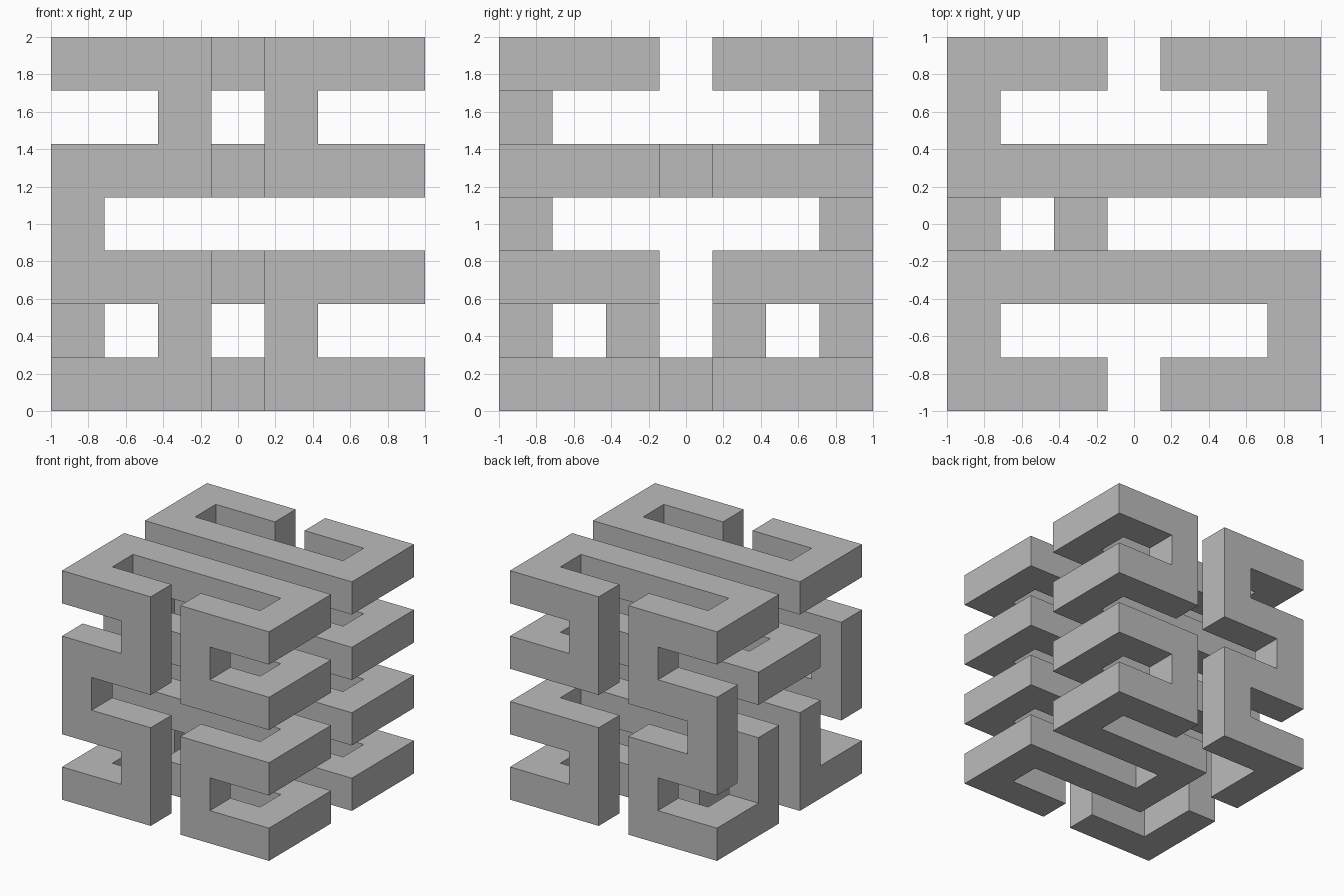
import bpy
import bmesh
from mathutils import Vector

cube = bpy.data.objects.get("Cube")
if cube:
    bpy.data.objects.remove(cube, do_unlink=True)

# Closed path on a 4 x 4 x 4 lattice: front half, then its mirrored return
STEPS = {"R": (1, 0, 0), "L": (-1, 0, 0), "B": (0, 1, 0),
         "F": (0, -1, 0), "U": (0, 0, 1), "D": (0, 0, -1)}
front_half = "RRRFLURBLLLFRDLDRDLBURRRFLDRBLL"
back_half = front_half[::-1].translate(str.maketrans("LRUD", "RLDU"))
path = front_half + "B" + back_half + "F"

# Cells of a 7 x 7 x 7 grid passed through by the bar
cell = Vector((0, 2, 4))
filled = set()
for letter in path:
    for _ in range(2):
        cell = cell + Vector(STEPS[letter])
        filled.add(tuple(round(c) for c in cell))

# Skin: one square for each filled cell side that meets empty space
SIZE = 2 / 7
bm = bmesh.new()
for c in filled:
    centre = Vector(c) - Vector((3, 3, -0.5))
    centre.z -= 0
    for step in STEPS.values():
        n = Vector(step)
        if tuple(round(v) for v in Vector(c) + n) in filled:
            continue
        u = Vector((n.y, n.z, n.x))
        v = n.cross(u)
        corners = [centre + (n + a * u + b * v) / 2
                   for a, b in ((-1, -1), (1, -1), (1, 1), (-1, 1))]
        bm.faces.new([bm.verts.new(p * SIZE) for p in corners])
bmesh.ops.remove_doubles(bm, verts=bm.verts, dist=0.001)
bmesh.ops.dissolve_limit(bm, angle_limit=0.01, verts=bm.verts, edges=bm.edges)
bmesh.ops.recalc_face_normals(bm, faces=bm.faces)

mesh = bpy.data.meshes.new("folded_bar")
bm.to_mesh(mesh)
bm.free()
bar = bpy.data.objects.new("folded_bar", mesh)
bpy.context.collection.objects.link(bar)

# Plain grey finish
grey = bpy.data.materials.new("grey")
grey.use_nodes = True
colour = (0.5, 0.5, 0.5, 1)
grey.diffuse_color = colour
grey.node_tree.nodes["Principled BSDF"].inputs["Base Color"].default_value = colour
mesh.materials.append(grey)
